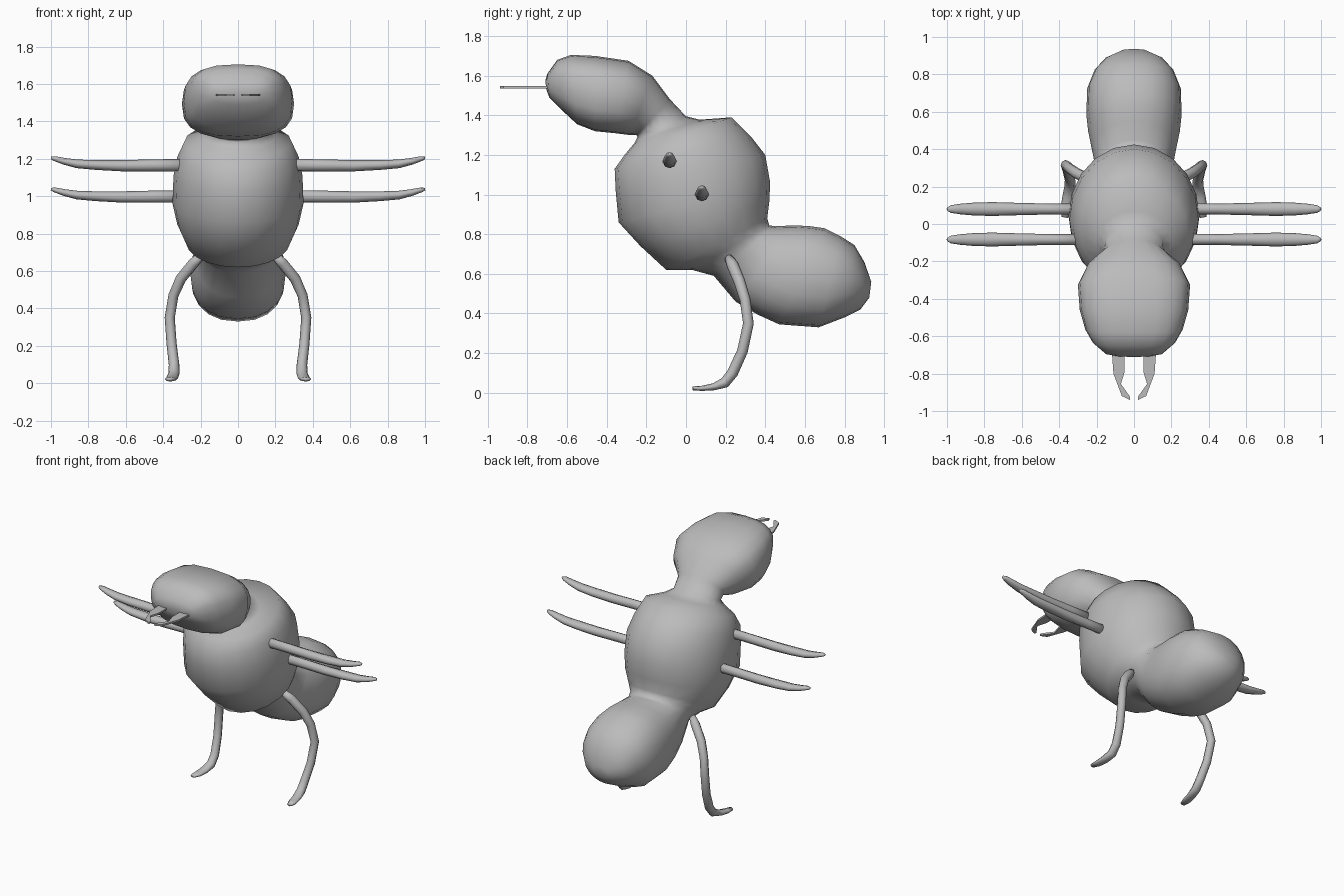
import bpy, bmesh, math
from mathutils import Vector

if "Cube" in bpy.data.objects:
    bpy.data.objects.remove(bpy.data.objects["Cube"])

grey = bpy.data.materials.new("plain grey")
grey.diffuse_color = (0.5, 0.5, 0.5, 1)
grey.use_nodes = True
grey.node_tree.nodes["Principled BSDF"].inputs["Base Color"].default_value = grey.diffuse_color


def finish(name, bm, smooth=True):
    bmesh.ops.recalc_face_normals(bm, faces=bm.faces[:])
    me = bpy.data.meshes.new(name)
    bm.to_mesh(me)
    bm.free()
    me.materials.append(grey)
    for p in me.polygons:
        p.use_smooth = smooth
    ob = bpy.data.objects.new(name, me)
    bpy.context.collection.objects.link(ob)
    return ob


def loft(bm, rings):
    """Skin a list of point rings and close both ends with a fan."""
    loops = [[bm.verts.new(p) for p in r] for r in rings]
    n = len(loops[0])
    for a, b in zip(loops, loops[1:]):
        for i in range(n):
            j = (i + 1) % n
            bm.faces.new((a[i], a[j], b[j], b[i]))
    for r in (loops[0], loops[-1]):
        c = bm.verts.new(sum((v.co for v in r), Vector()) / n)
        for i in range(n):
            bm.faces.new((r[i], r[(i + 1) % n], c))


def spow(v, e):
    return math.copysign(abs(v) ** e, v)


# body stations: top y, top z, bottom y, bottom z, half width, squareness
body = [
    # head
    (-.71, 1.575, -.705, 1.53, .08, 2.4), (-.70, 1.61, -.69, 1.49, .15, 2.6),
    (-.65, 1.68, -.62, 1.42, .22, 2.8), (-.58, 1.705, -.55, 1.355, .26, 2.8),
    (-.46, 1.70, -.46, 1.32, .29, 2.8), (-.29, 1.675, -.36, 1.31, .30, 2.7),
    (-.17, 1.60, -.28, 1.30, .25, 2.4), (-.08, 1.48, -.25, 1.30, .165, 2),
    # neck and thorax
    (0, 1.395, -.245, 1.29, .16, 2), (.07, 1.378, -.26, 1.26, .20, 2),
    (.23, 1.39, -.31, 1.20, .285, 2), (.33, 1.29, -.36, 1.13, .325, 2),
    (.40, 1.20, -.355, 1.02, .345, 2), (.425, 1.06, -.34, .86, .35, 2),
    (.42, .96, -.23, .74, .325, 2), (.41, .88, -.10, .62, .275, 2),
    # waist and abdomen
    (.42, .845, .03, .62, .23, 2), (.45, .84, .14, .59, .205, 2),
    (.55, .845, .25, .46, .225, 2.2), (.63, .84, .36, .395, .245, 2.3),
    (.70, .83, .47, .345, .255, 2.3), (.78, .79, .67, .33, .25, 2.3),
    (.85, .745, .80, .38, .21, 2.2), (.90, .66, .88, .42, .15, 2),
    (.935, .56, .925, .48, .06, 2),
]
SIDES = 20
rings = []
for ty, tz, by, bz, w, n in body:
    top, bot = Vector((0, ty, tz)), Vector((0, by, bz))
    mid, half = (top + bot) / 2, (top - bot) / 2
    ring = []
    for i in range(SIDES):
        a = 2 * math.pi * i / SIDES
        ring.append(mid + half * spow(math.cos(a), 2 / n)
                    + Vector((w * spow(math.sin(a), 2 / n), 0, 0)))
    rings.append(ring)
bm = bmesh.new()
loft(bm, rings)
finish("body", bm)


def limb(name, path, side, sides=8):
    """Tube through (x, y, z, radius across, radius up) stations."""
    pts = [Vector((p[0] * side, p[1], p[2])) for p in path]
    out = []
    for k, p in enumerate(path):
        d = (pts[min(k + 1, len(pts) - 1)] - pts[max(k - 1, 0)]).normalized()
        u = d.cross(Vector((0, 0, 1)) if abs(d.z) < .8 else Vector((1, 0, 0)))
        # keep the frame consistent when the limb turns from upright to level
        u = Vector((0, 1, 0)) if abs(d.x) > .8 else Vector((1, 0, 0))
        u = (u - d * u.dot(d)).normalized()
        v = d.cross(u)
        out.append([pts[k] + u * p[3] * math.cos(2 * math.pi * i / sides)
                    + v * p[4] * math.sin(2 * math.pi * i / sides)
                    for i in range(sides)])
    bm = bmesh.new()
    loft(bm, out)
    finish(name, bm)


# arm stations: x, z offset, half depth, half height
arm = [(.24, 0, .03, .033), (.45, -.002, .029, .032), (.62, -.004, .033, .03),
       (.76, 0, .037, .026), (.86, .006, .034, .023), (.93, .02, .028, .018),
       (.98, .034, .02, .013), (1.0, .038, .008, .007)]
leg = [(.20, .215, .68, .022, .022), (.235, .235, .645, .03, .03),
       (.305, .27, .56, .029, .029), (.345, .298, .47, .027, .027),
       (.365, .315, .35, .027, .027), (.355, .285, .21, .027, .027),
       (.342, .235, .10, .028, .028), (.343, .195, .05, .03, .027),
       (.352, .14, .03, .032, .018), (.362, .08, .022, .03, .013),
       (.37, .035, .022, .018, .01)]
mandible = [(.05, -.62), (.05, -.79), (.07, -.855), (.02, -.925), (.022, -.94),
            (.065, -.92), (.11, -.80), (.117, -.70), (.11, -.62)]

for side, word in ((1, "right"), (-1, "left")):
    for label, y, z in (("upper", -.083, 1.167), ("lower", .08, 1.0)):
        limb(f"{label}_arm_{word}",
             [(x, y, z + dz, ry, rz) for x, dz, ry, rz in arm], side)
    limb(f"leg_{word}", leg, side)
    # flat pincer plate
    bm = bmesh.new()
    f = bm.faces.new([bm.verts.new((x * side, y, 1.535)) for x, y in mandible])
    ext = bmesh.ops.extrude_face_region(bm, geom=[f])
    for v in ext["geom"]:
        if isinstance(v, bmesh.types.BMVert):
            v.co.z += .012
    finish(f"mandible_{word}", bm, smooth=False)
